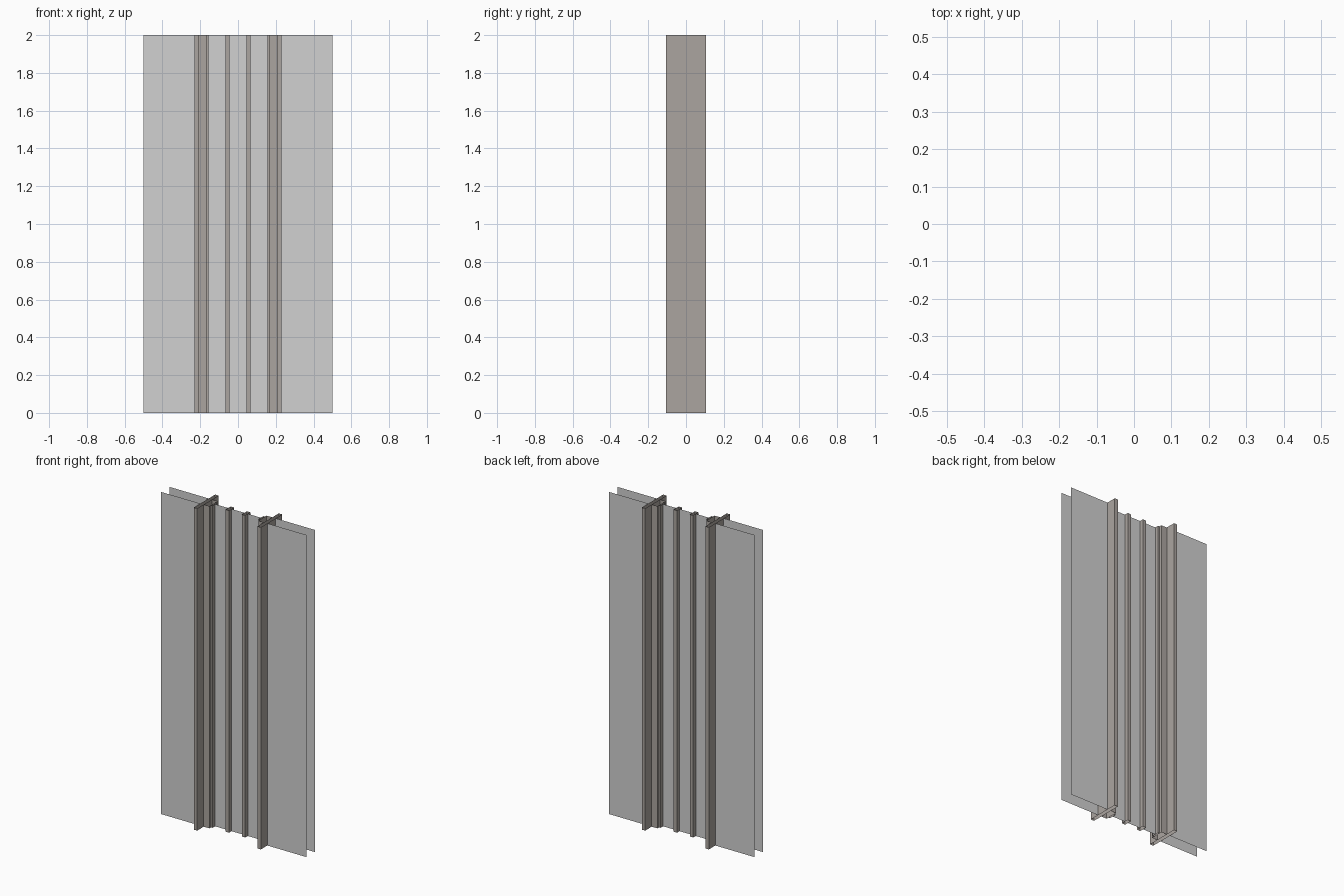
import bpy

if "Cube" in bpy.data.objects:
    bpy.data.objects.remove(bpy.data.objects["Cube"])

H = 2.0


def material(name, rgb):
    m = bpy.data.materials.new(name)
    m.diffuse_color = (*rgb, 1.0)
    m.use_nodes = True
    m.node_tree.nodes["Principled BSDF"].inputs["Base Color"].default_value = m.diffuse_color
    return m


GREY = material("plaster grey", (0.64, 0.64, 0.64))
WOOD = material("warm frame grey", (0.41, 0.375, 0.35))


def extrude_plan(name, points, mat, closed=True):
    """Raise an uncapped plan outline to full height."""
    n = len(points)
    verts = [(x, y, z) for z in (0.0, H) for x, y in points]
    last = n if closed else n - 1
    faces = [(i, (i + 1) % n, n + (i + 1) % n, n + i) for i in range(last)]
    me = bpy.data.meshes.new(name)
    me.from_pydata(verts, [], faces)
    me.materials.append(mat)
    ob = bpy.data.objects.new(name, me)
    bpy.context.collection.objects.link(ob)
    return ob


def tube(name, x0, x1, half_depth):
    x0, x1 = sorted((x0, x1))
    d = half_depth
    return extrude_plan(name, [(x0, -d), (x1, -d), (x1, d), (x0, d)], WOOD)


for side, s in (("left", -1), ("right", 1)):
    # wall skins, front and back
    for face, y in (("front", -0.041), ("back", 0.041)):
        a, b = sorted((s * 0.5, s * 0.23))
        pts = [(a, y), (b, y)] if y < 0 else [(b, y), (a, y)]
        extrude_plan(f"wall_{face}_{side}", pts, GREY, closed=False)
    # jamb: deep fin, lining and edge stile
    tube(f"jamb_fin_{side}", s * 0.207, s * 0.23, 0.105)
    tube(f"jamb_lining_{side}", s * 0.168, s * 0.207, 0.041)
    tube(f"edge_stile_{side}", s * 0.157, s * 0.168, 0.025)
    # slim upright bar across the panel
    tube(f"panel_bar_{side}", s * 0.044, s * 0.067, 0.025)

# thin panel on the centre line, between the uprights
for part, a, b in (("left", -0.157, -0.067), ("middle", -0.044, 0.044), ("right", 0.067, 0.157)):
    extrude_plan(f"panel_{part}", [(a, 0), (b, 0)], GREY, closed=False)
